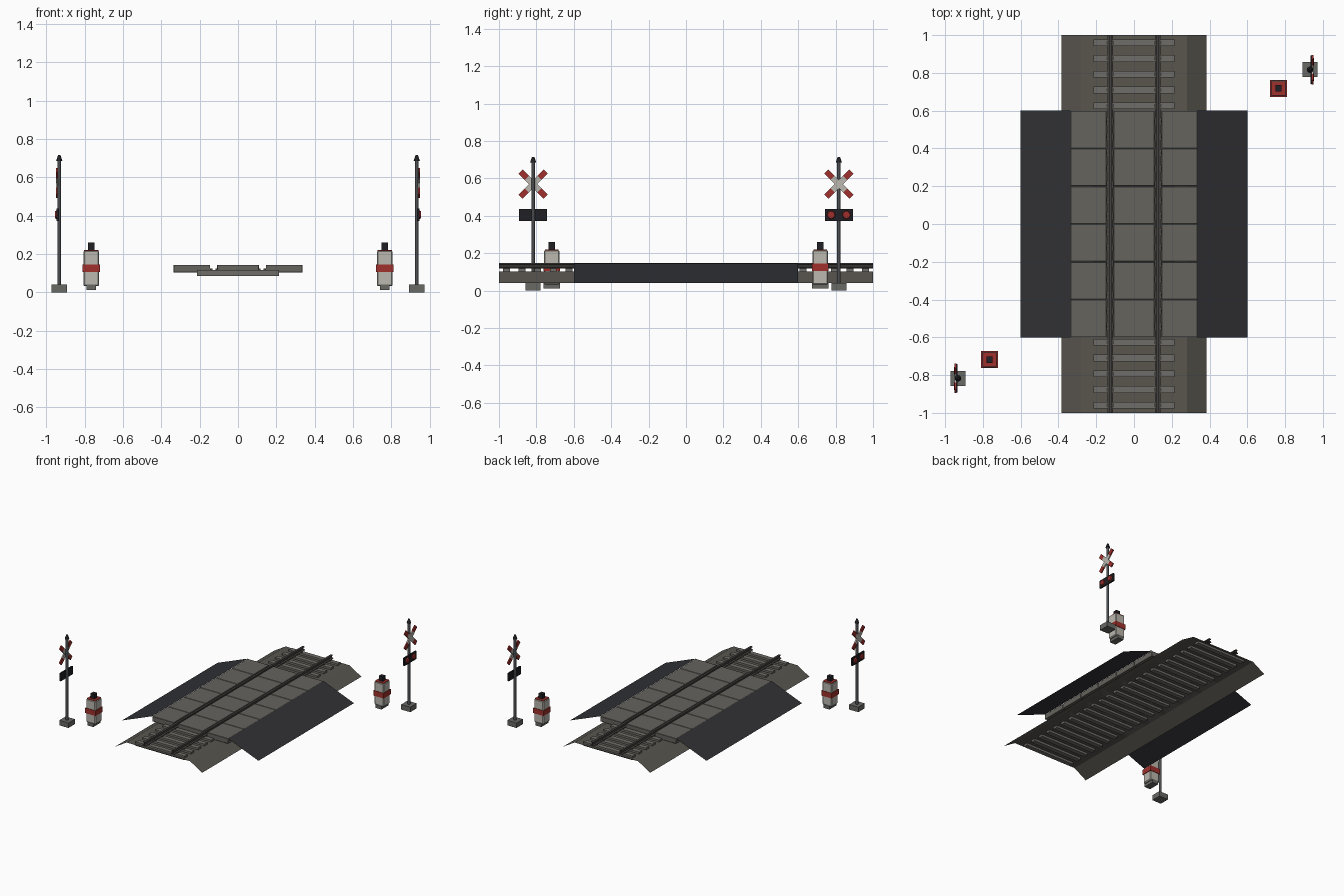
import bpy, bmesh, math
from mathutils import Matrix, Vector

if "Cube" in bpy.data.objects:
    bpy.data.objects.remove(bpy.data.objects["Cube"])


def mat(name, c):
    m = bpy.data.materials.new(name)
    m.diffuse_color = (*c, 1)
    m.use_nodes = True
    m.node_tree.nodes["Principled BSDF"].inputs["Base Color"].default_value = m.diffuse_color
    return m


BALLAST = mat("ballast", (0.10, 0.092, 0.078))
CONCRETE = mat("concrete", (0.13, 0.125, 0.11))
TIMBER = mat("sleeper_grey", (0.16, 0.155, 0.14))
STEEL = mat("steel", (0.06, 0.055, 0.05))
ASPHALT = mat("asphalt", (0.03, 0.031, 0.035))
POLE = mat("pole_grey", (0.07, 0.075, 0.08))
BLACK = mat("black", (0.014, 0.014, 0.018))
WHITE = mat("off_white", (0.5, 0.48, 0.43))
RED = mat("red", (0.35, 0.03, 0.025))
GREY = mat("base_grey", (0.14, 0.14, 0.13))


def finish(name, bm, m):
    me = bpy.data.meshes.new(name)
    bm.to_mesh(me)
    bm.free()
    me.materials.append(m)
    ob = bpy.data.objects.new(name, me)
    bpy.context.collection.objects.link(ob)
    return ob


def add_box(bm, lo, hi, xf=Matrix()):
    lo, hi = Vector(lo), Vector(hi)
    size = Matrix.Diagonal((*(hi - lo), 1))
    bmesh.ops.create_cube(bm, size=1, matrix=xf @ Matrix.Translation((lo + hi) / 2) @ size)


def boxes(name, spans, m, xf=Matrix(), bevel=0):
    bm = bmesh.new()
    for lo, hi in spans:
        add_box(bm, lo, hi, xf)
    if bevel:
        bmesh.ops.bevel(bm, geom=bm.edges[:], offset=bevel, segments=1, affect='EDGES')
    return finish(name, bm, m)


def cone(name, r1, r2, length, centre, m, xf, rot=Matrix(), n=12):
    bm = bmesh.new()
    bmesh.ops.create_cone(bm, cap_ends=True, segments=n, radius1=r1, radius2=r2,
                          depth=length, matrix=xf @ Matrix.Translation(centre) @ rot)
    return finish(name, bm, m)


def sheet(name, profile, y, m, closed=False):
    """Open-ended extrusion of an xz profile along y."""
    bm = bmesh.new()
    rows = [[bm.verts.new((x, s * y, z)) for x, z in profile] for s in (-1, 1)]
    n = len(profile)
    for i in range(n if closed else n - 1):
        j = (i + 1) % n
        bm.faces.new((rows[0][i], rows[0][j], rows[1][j], rows[1][i]))
    return finish(name, bm, m)


# Ballast bed and road ramps (single open surfaces)
sheet("ballast_bed", [(-0.385, 0.04), (-0.28, 0.103), (0.28, 0.103), (0.385, 0.04)], 1, BALLAST)
sheet("road_ramp_left", [(-0.6, 0.04), (-0.335, 0.144)], 0.6, ASPHALT)
sheet("road_ramp_right", [(0.335, 0.144), (0.6, 0.04)], 0.6, ASPHALT)

# Sleepers and rail clips
ys = [-0.96 + i * 1.92 / 23 for i in range(24)]
boxes("sleepers", [((-0.215, y - 0.018, 0.086), (0.215, y + 0.018, 0.118)) for y in ys], TIMBER)
boxes("rail_clips", [((x - 0.006, y - 0.009, 0.116), (x + 0.006, y + 0.009, 0.125))
                     for y in ys for r in (-0.125, 0.125) for x in (r - 0.014, r + 0.014)], STEEL)

# Rails, uncapped
half = [(0.015, 0.119), (0.015, 0.122), (0.003, 0.126), (0.003, 0.137), (0.008, 0.139), (0.008, 0.147)]
for side, name in ((-1, "rail_left"), (1, "rail_right")):
    c = side * 0.125
    sheet(name, [(c + x, z) for x, z in half] + [(c - x, z) for x, z in reversed(half)],
          1, STEEL, closed=True)

# Crossing deck panels
boxes("deck_panels", [((a, -0.599 + 0.2 * i, 0.103), (b, -0.401 + 0.2 * i, 0.144))
                      for i in range(6)
                      for a, b in ((-0.335, -0.145), (-0.109, 0.109), (0.145, 0.335))],
      CONCRETE, bevel=0.002)

# Signals and marker posts, repeated with a half turn
for tag, turn in (("back", 0), ("front", math.pi)):
    R = Matrix.Rotation(turn, 4, 'Z')
    S = R @ Matrix.Translation((0.932, 0.817, 0))
    boxes("signal_base_" + tag, [((-0.04, -0.04, 0), (0.04, 0.04, 0.04))], GREY, S)
    cone("signal_pole_" + tag, 0.01, 0.01, 0.65, (0, 0, 0.365), POLE, S)
    cone("pole_cap_" + tag, 0.017, 0.006, 0.032, (0, 0, 0.7), BLACK, S)
    for k, ang in enumerate((45, -45)):
        A = S @ Matrix.Translation((0.012 + 0.001 * k, 0, 0.57)) @ Matrix.Rotation(math.radians(ang), 4, 'X')
        boxes(f"crossbuck_{k}_{tag}", [((-0.005, -0.048, -0.016), (0.005, 0.048, 0.016))], WHITE, A)
        boxes(f"crossbuck_tips_{k}_{tag}", [((-0.005, a, -0.016), (0.005, b, 0.016))
                                            for a, b in ((-0.095, -0.048), (0.048, 0.095))], RED, A)
    boxes("light_board_" + tag, [((0.002, -0.075, 0.373), (0.014, 0.075, 0.436))], BLACK, S)
    for k, y in enumerate((-0.041, 0.041)):
        cone(f"warning_light_{k}_{tag}", 0.022, 0.019, 0.008, (0.018, y, 0.405), RED, S,
             Matrix.Rotation(math.pi / 2, 4, 'Y'))

    P = R @ Matrix.Translation((0.765, 0.718, 0))
    boxes("post_foot_" + tag, [((-0.026, -0.045, 0.012), (0.026, 0.045, 0.04))], GREY, P)
    boxes("post_body_" + tag, [((-0.041, -0.041, 0.033), (0.041, 0.041, 0.218))], WHITE, P, 0.006)
    boxes("post_band_" + tag, [((-0.045, -0.045, 0.105), (0.045, 0.045, 0.146))], RED, P)
    boxes("post_top_" + tag, [((-0.037, -0.037, 0.215), (0.037, 0.037, 0.221))], RED, P)
    boxes("post_lamp_" + tag, [((-0.017, -0.017, 0.22), (0.017, 0.017, 0.259))], BLACK, P)
